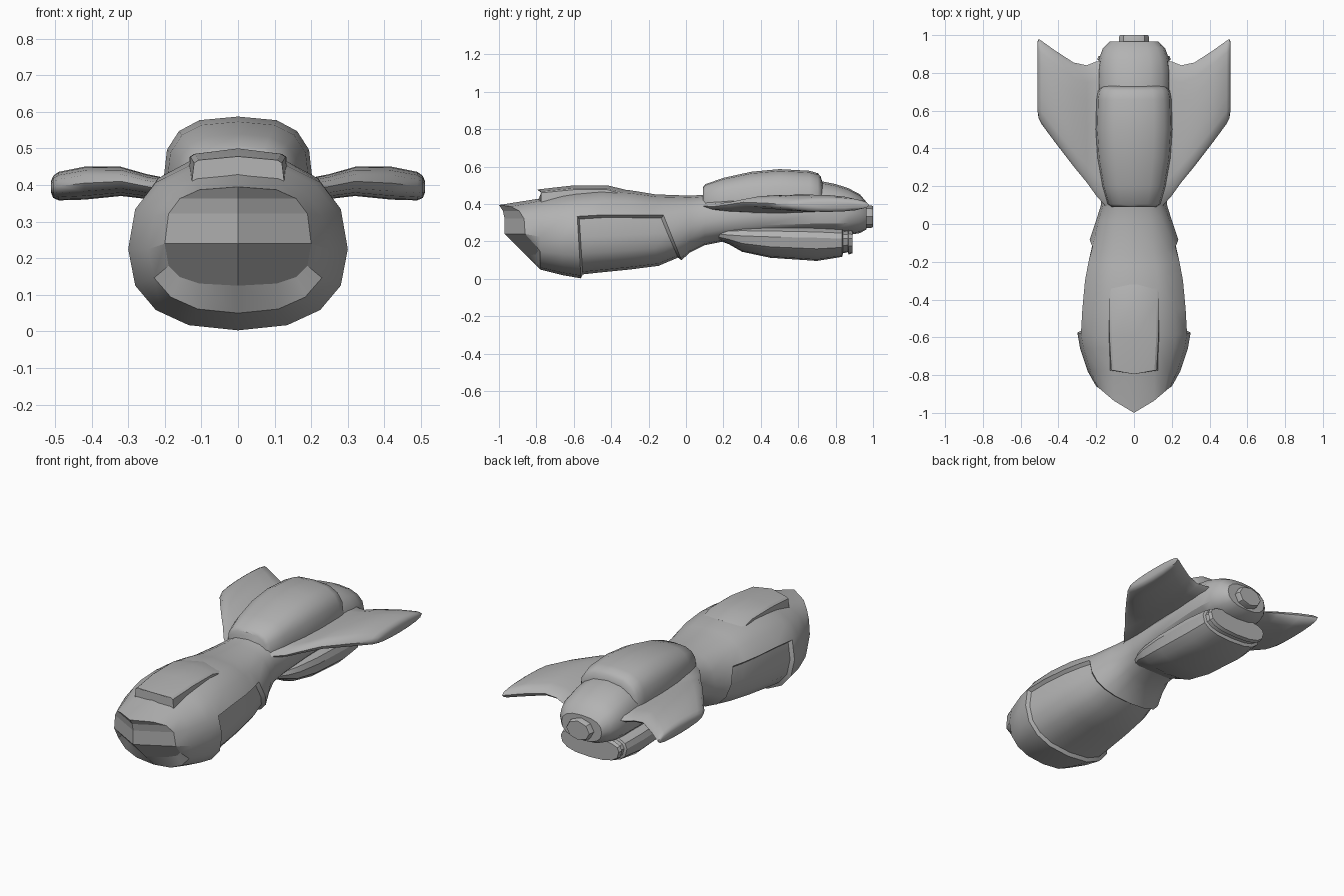
import bpy, bmesh, math
from mathutils import Vector

grey = bpy.data.materials.new("hull grey")
grey.diffuse_color = (0.45, 0.45, 0.45, 1)


def spow(v, p):
    return math.copysign(abs(v) ** p, v)


def ring(y, w, zb, zm, zt, shear=0.0, n=16, e=2.4):
    """Superellipse cross-section, starting at the bottom; shear leans it along y."""
    pts = []
    for k in range(n):
        a = 2 * math.pi * k / n
        up = spow(-math.cos(a), 2 / e)
        x = w * spow(math.sin(a), 2 / e)
        z = zm + up * ((zt - zm) if up > 0 else (zm - zb))
        pts.append(Vector((x, y + shear * (zm - z), z)))
    return pts


def finish(bm, name, angle=32):
    bmesh.ops.recalc_face_normals(bm, faces=bm.faces[:])
    me = bpy.data.meshes.new(name)
    bm.to_mesh(me)
    bm.free()
    me.materials.append(grey)
    if angle:
        me.shade_smooth()
        me.set_sharp_from_angle(angle=math.radians(angle))
    ob = bpy.data.objects.new(name, me)
    bpy.context.collection.objects.link(ob)
    return ob


def loft(rings, cap_start=True, cap_end=True):
    """Skin a list of closed rings; returns the bmesh and faces[row][column]."""
    bm = bmesh.new()
    vs = [[bm.verts.new(p) for p in r] for r in rings]
    n = len(vs[0])
    faces = [[bm.faces.new((a[k], a[(k + 1) % n], b[(k + 1) % n], b[k]))
              for k in range(n)] for a, b in zip(vs, vs[1:])]
    if cap_start:
        bm.faces.new(vs[0])
    if cap_end:
        bm.faces.new(vs[-1])
    return bm, faces


# Nose outline: V-shaped in plan, jutting brow above, receding chin below
def nose_y(x, z):
    return -0.97 + 0.55 * abs(x) + max(0, 0.24 - z) - 0.667 * max(0, z - 0.35)


nose = ring(0, 0.2, 0.125, 0.24, 0.395, e=3)
for p in nose:
    p.y = nose_y(p.x, p.z)

# Fuselage: front hull, waist and tail core
body = [nose] + [ring(*r) for r in (
    (-0.78, 0.245, 0.05, 0.225, 0.43),
    (-0.66, 0.285, 0.02, 0.225, 0.457),
    (-0.575, 0.30, 0.003, 0.225, 0.468, 0.06),
    (-0.45, 0.292, 0.015, 0.228, 0.482),
    (-0.30, 0.277, 0.03, 0.235, 0.474),
    (-0.18, 0.257, 0.05, 0.243, 0.462, 0.2),
    (-0.084, 0.235, 0.10, 0.25, 0.452, 0.4),
    (0.02, 0.20, 0.14, 0.28, 0.445),
    (0.10, 0.175, 0.18, 0.30, 0.45),
    (0.20, 0.18, 0.20, 0.32, 0.47),
    (0.40, 0.19, 0.22, 0.34, 0.50),
    (0.70, 0.197, 0.23, 0.35, 0.527),
    (0.80, 0.197, 0.23, 0.35, 0.507),
    (0.87, 0.187, 0.235, 0.35, 0.484),
    (0.93, 0.165, 0.245, 0.35, 0.452),
    (0.965, 0.13, 0.265, 0.34, 0.41))]
bm, faces = loft(body, cap_start=False)
bmesh.ops.recalc_face_normals(bm, faces=bm.faces[:])
# Recessed belly wrapping round the lower sides
belly = [faces[r][k] for r in range(3, 7) for k in range(16) if k < 5 or k > 10]
bmesh.ops.inset_region(bm, faces=belly, use_boundary=True, use_even_offset=True,
                       thickness=0.012, depth=-0.02)
finish(bm, "fuselage")

# Faceted nose window with a centre crease
bm = bmesh.new()
rows = []
for k in range(9):
    p = nose[k]
    mid = Vector((0, nose_y(0, p.z), p.z))
    left = Vector((-p.x, p.y, p.z))
    rows.append([bm.verts.new(q) for q in (left, mid, p)])
for a, b in zip(rows, rows[1:]):
    for i in (0, 1):
        bm.faces.new((a[i], a[i + 1], b[i + 1], b[i]))
bmesh.ops.remove_doubles(bm, verts=bm.verts[:], dist=0.0005)
finish(bm, "nose_window", angle=0)

# Raised plate on the front hull
plate = []
for y, w, zc, ze in ((-0.775, 0.12, 0.478, 0.468), (-0.60, 0.13, 0.50, 0.485),
                     (-0.42, 0.132, 0.50, 0.485), (-0.32, 0.132, 0.476, 0.455)):
    yc = y - 0.02 if y < -0.7 else y
    plate.append([Vector(p) for p in ((-w - 0.006, y, 0.41), (-w, y, ze - 0.008),
                                      (-w + 0.012, y, ze), (0, yc, zc),
                                      (w - 0.012, y, ze), (w, y, ze - 0.008),
                                      (w + 0.006, y, 0.41), (0, yc, 0.41))])
finish(loft(plate)[0], "top_plate", 25)

# Engine cowl on the tail
cowl = [ring(y, w, 0.30, 0.40, zt, e=2.9) for y, w, zt in (
    (0.09, 0.12, 0.49), (0.105, 0.14, 0.507), (0.20, 0.168, 0.54),
    (0.35, 0.195, 0.573), (0.50, 0.205, 0.587), (0.66, 0.20, 0.578),
    (0.705, 0.192, 0.565), (0.72, 0.18, 0.548), (0.73, 0.165, 0.515))]
finish(loft(cowl)[0], "engine_cowl", 40)

# Lower tail pod with a groove near its rear lip
pod = [ring(y, w, zb, zm, zt, e=2.6) for y, w, zb, zm, zt in (
    (0.17, 0.14, 0.208, 0.24, 0.262), (0.23, 0.17, 0.185, 0.235, 0.28),
    (0.30, 0.19, 0.145, 0.23, 0.288), (0.45, 0.208, 0.113, 0.225, 0.29),
    (0.70, 0.212, 0.096, 0.22, 0.285), (0.835, 0.202, 0.118, 0.215, 0.277),
    (0.84, 0.188, 0.137, 0.215, 0.265), (0.865, 0.183, 0.143, 0.215, 0.262),
    (0.87, 0.195, 0.13, 0.215, 0.27), (0.89, 0.188, 0.137, 0.215, 0.262))]
finish(loft(pod)[0], "lower_pod")

# Swept wings: leading edge, trailing edge, top and bottom at each span station
stations = ((0.12, 0.06, 0.87, 0.43, 0.35), (0.20, 0.15, 0.86, 0.42, 0.355),
            (0.25, 0.22, 0.84, 0.43, 0.362), (0.32, 0.305, 0.855, 0.45, 0.37),
            (0.42, 0.435, 0.92, 0.45, 0.36), (0.49, 0.53, 0.97, 0.436, 0.358),
            (0.505, 0.56, 0.98, 0.425, 0.365), (0.511, 0.60, 0.965, 0.41, 0.38))
for side, name in ((-1, "left_wing"), (1, "right_wing")):
    sections = []
    for x, y0, y1, zt, zb in stations:
        sec = []
        for k in range(16):
            a = 2 * math.pi * k / 16
            y = (y0 + y1) / 2 - (y1 - y0) / 2 * math.cos(a)
            z = (zt + zb) / 2 + (zt - zb) / 2 * spow(math.sin(a), 0.75)
            sec.append(Vector((side * x, y, z)))
        sections.append(sec)
    finish(loft(sections)[0], name, 50)

# Tail nozzle
nozzle = [ring(y, w, 0.333 - h, 0.333, 0.333 + h, n=8, e=2) for y, w, h in (
    (0.93, 0.08, 0.06), (0.99, 0.08, 0.06), (1.0, 0.074, 0.055))]
finish(loft(nozzle)[0], "tail_nozzle")
